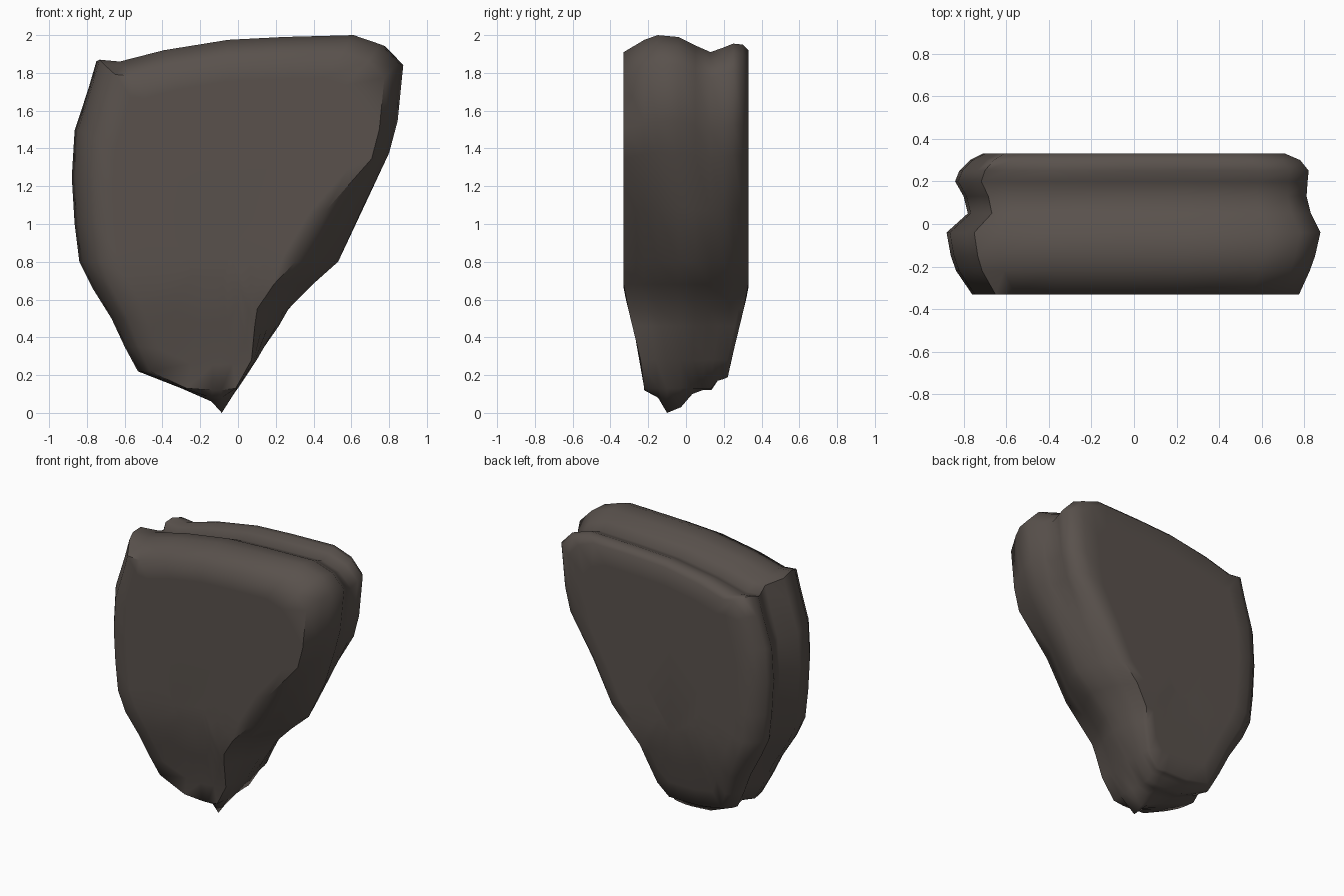
import bpy, bmesh, math

# widest outline of the rock, seen from the front (x, z)
OUTLINE = [(-0.75, 1.87), (-0.64, 1.86), (-0.4, 1.92), (-0.05, 1.975), (0.25, 1.99),
           (0.63, 2.0), (0.78, 1.95), (0.875, 1.85), (0.845, 1.55), (0.80, 1.38),
           (0.68, 1.08), (0.54, 0.80), (0.40, 0.68), (0.27, 0.55), (0.22, 0.46),
           (0.10, 0.28), (0.0, 0.13), (-0.085, 0.0), (-0.14, 0.06), (-0.30, 0.13),
           (-0.53, 0.22), (-0.60, 0.35), (-0.67, 0.50), (-0.77, 0.66), (-0.84, 0.80),
           (-0.865, 1.0), (-0.88, 1.25), (-0.865, 1.50), (-0.79, 1.73)]

# slices front to back: y, left extent, right extent, top, bottom, lower right inset
SLICES = [(-0.33, 0.76, 0.775, 1.91, 0.12, 0.17),
          (-0.22, 0.835, 0.825, 1.975, 0.08, 0.13),
          (-0.15, 0.86, 0.85, 2.0, 0.0, 0.09),
          (-0.04, 0.88, 0.875, 1.99, 0.03, 0.03),
          (0.05, 0.78, 0.83, 1.945, 0.10, -0.02),
          (0.13, 0.80, 0.81, 1.91, 0.12, 0.0),
          (0.20, 0.84, 0.815, 1.935, 0.12, 0.03),
          (0.25, 0.82, 0.82, 1.955, 0.17, 0.07),
          (0.30, 0.77, 0.78, 1.95, 0.18, 0.09),
          (0.33, 0.71, 0.71, 1.92, 0.19, 0.07)]

CX, CZ = -0.12, 1.0


def taper(z):
    """Thickness factor: the rock thins toward its tip."""
    t = min(max((0.65 - z) / 0.45, 0), 1)
    return 1 - 0.33 * t


def ring(bm, slc, shrink=1.0):
    y, left, right, top, bottom, inset = slc
    verts = []
    for x, z in OUTLINE:
        s = (left + CX) / (0.88 + CX) if x < CX else (right - CX) / (0.875 - CX)
        cut = inset * max(0, 1 - ((z - 0.82) / 0.55) ** 2) if x > CX else 0
        z = CZ + (z - CZ) * (top - CZ) if z > CZ else max(z, bottom)
        x = CX + ((x - CX) * s - cut) * shrink
        z = CZ + (z - CZ) * shrink
        verts.append(bm.verts.new((x, y * taper(z), z)))
    return verts


bm = bmesh.new()
# cap rings, body slices, cap rings
rings = [ring(bm, SLICES[0], k) for k in (0.35, 0.6, 0.85)]
rings += [ring(bm, s) for s in SLICES]
rings += [ring(bm, SLICES[-1], k) for k in (0.85, 0.6, 0.35)]
n = len(OUTLINE)
for a, b in zip(rings, rings[1:]):
    for i in range(n):
        j = (i + 1) % n
        bm.faces.new((a[i], a[j], b[j], b[i]))
bm.faces.new(rings[0])
bm.faces.new(rings[-1])
bmesh.ops.recalc_face_normals(bm, faces=bm.faces)

mesh = bpy.data.meshes.new("rock_slab")
bm.to_mesh(mesh)
bm.free()
rock = bpy.data.objects.new("rock_slab", mesh)
bpy.context.collection.objects.link(rock)

# dark brown stone
stone = bpy.data.materials.new("stone")
stone.diffuse_color = (0.10, 0.083, 0.073, 1)
mesh.materials.append(stone)

bpy.context.view_layer.objects.active = rock
rock.select_set(True)
bpy.ops.object.shade_smooth_by_angle(angle=math.radians(62))
